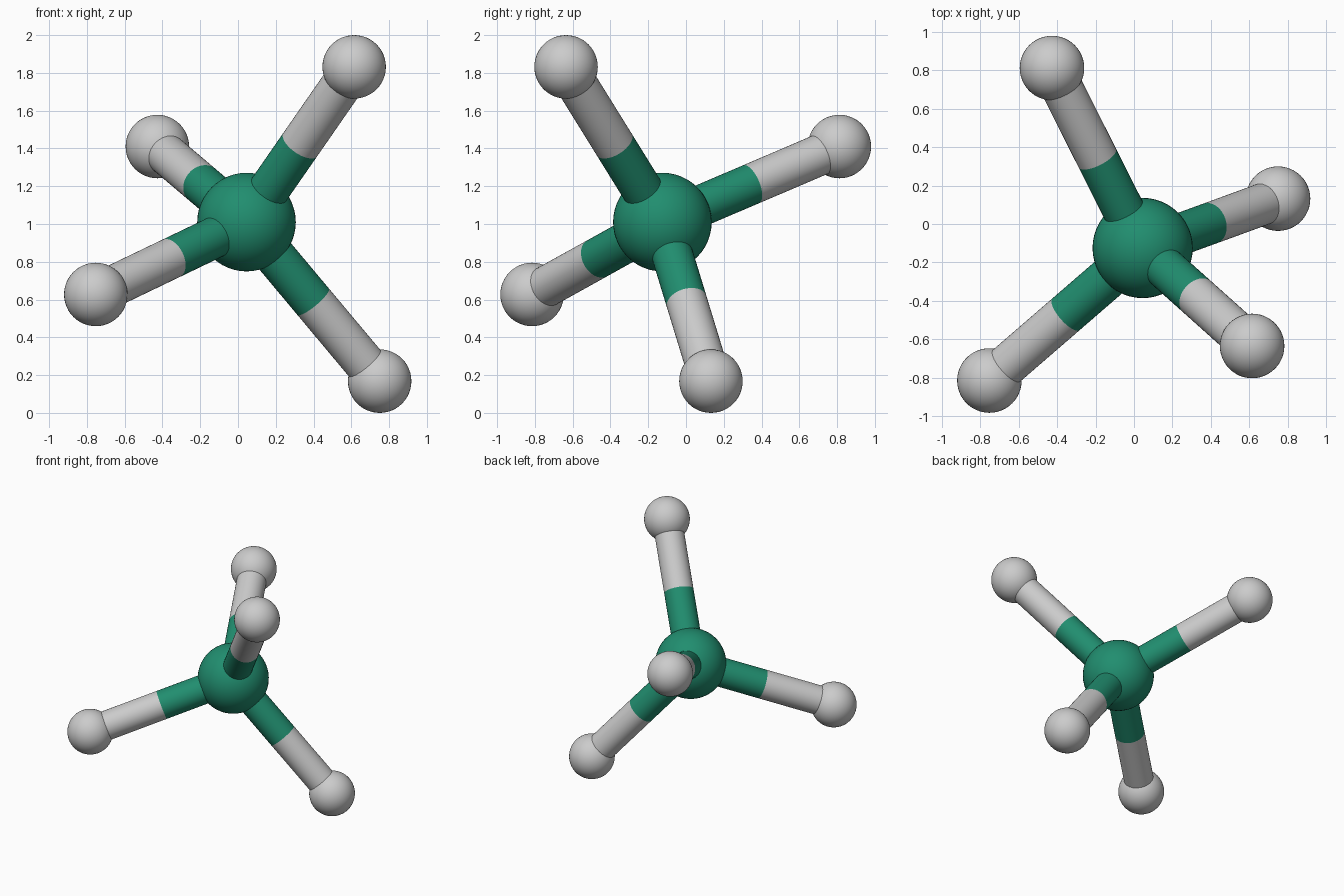
import bpy
from mathutils import Vector

if "Cube" in bpy.data.objects:
    bpy.data.objects.remove(bpy.data.objects["Cube"])

CENTRE = Vector((0.045, -0.125, 1.01))
OUTER = [Vector(p) for p in ((0.615, -0.635, 1.832), (0.75, 0.132, 0.168),
                             (-0.753, -0.815, 0.627), (-0.427, 0.812, 1.41))]
R_CENTRE, R_OUTER, R_BOND = 0.261, 0.168, 0.109

green = bpy.data.materials.new("green")
green.diffuse_color = (0.015, 0.27, 0.16, 1)
green.use_nodes = True
green.node_tree.nodes["Principled BSDF"].inputs["Base Color"].default_value = green.diffuse_color


def finish(name, mat):
    ob = bpy.context.object
    ob.name = name
    if mat:
        ob.data.materials.append(mat)
    bpy.ops.object.shade_smooth_by_angle()
    return ob


def ball(name, pos, radius, mat=None):
    bpy.ops.mesh.primitive_uv_sphere_add(segments=48, ring_count=24, radius=radius, location=pos)
    finish(name, mat)


def rod(name, a, b, mat=None):
    d = b - a
    bpy.ops.mesh.primitive_cylinder_add(vertices=40, radius=R_BOND, depth=d.length,
                                        location=(a + b) / 2,
                                        rotation=d.to_track_quat('Z', 'Y').to_euler())
    finish(name, mat)


# central atom
ball("central_atom", CENTRE, R_CENTRE, green)

# outer atoms, each with a two-coloured bond split at its middle
for i, p in enumerate(OUTER, 1):
    mid = (CENTRE + p) / 2
    ball(f"outer_atom_{i}", p, R_OUTER)
    rod(f"inner_bond_{i}", CENTRE, mid, green)
    rod(f"outer_bond_{i}", mid, p)
